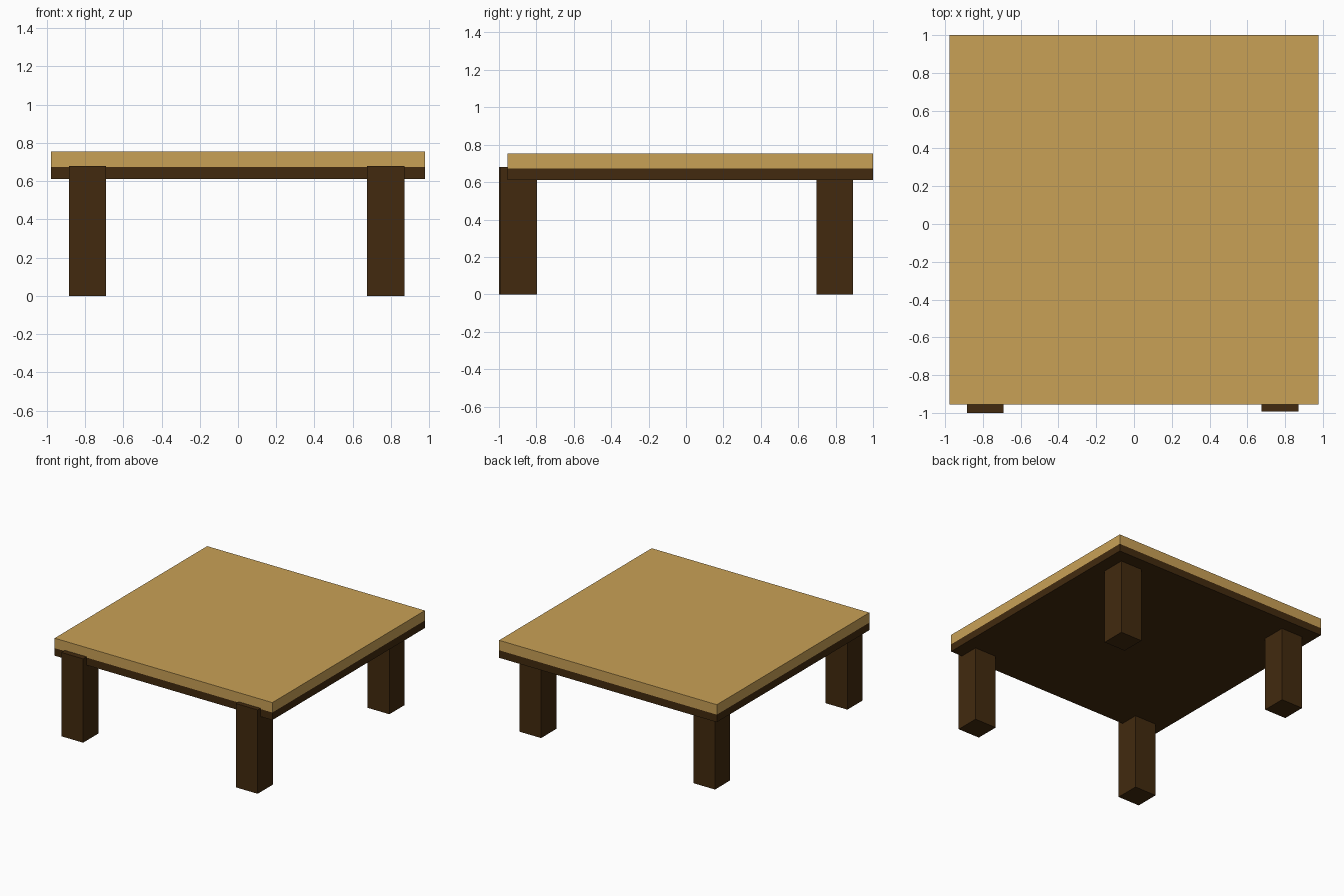
import bpy, bmesh

if "Cube" in bpy.data.objects:
    bpy.data.objects.remove(bpy.data.objects["Cube"])


def material(name, rgb):
    m = bpy.data.materials.new(name)
    m.diffuse_color = (*rgb, 1)
    m.use_nodes = True
    m.node_tree.nodes["Principled BSDF"].inputs["Base Color"].default_value = m.diffuse_color
    return m


light = material("light_wood", (0.584, 0.356, 0.094))
dark = material("dark_wood", (0.054, 0.023, 0.0045))


def box(name, lo, hi, mats, split=None):
    """Box between two corners; faces above the split height take the second material."""
    bm = bmesh.new()
    bmesh.ops.create_cube(bm, size=1)
    for v in bm.verts:
        v.co = [lo[i] if v.co[i] < 0 else hi[i] for i in range(3)]
    if split is not None:
        bmesh.ops.bisect_plane(bm, geom=bm.verts[:] + bm.edges[:] + bm.faces[:],
                               plane_co=(0, 0, split), plane_no=(0, 0, 1))
        for f in bm.faces:
            f.material_index = int(f.calc_center_median().z > split)
    mesh = bpy.data.meshes.new(name)
    bm.to_mesh(mesh)
    bm.free()
    for m in mats:
        mesh.materials.append(m)
    ob = bpy.data.objects.new(name, mesh)
    bpy.context.collection.objects.link(ob)
    return ob


# Table top: pale upper band, dark lower band and underside
box("table_top", (-0.977, -0.955, 0.612), (0.977, 1.0, 0.754), [dark, light], 0.673)

# Legs: the front pair stands slightly proud of the top's front edge
W = 0.195
for name, x, y in (("front_left_leg", -0.885, -1.0),
                   ("front_right_leg", 0.676, -0.992),
                   ("back_left_leg", -0.885, 0.697),
                   ("back_right_leg", 0.676, 0.697)):
    box(name, (x, y, 0), (x + W, y + W, 0.68), [dark])
